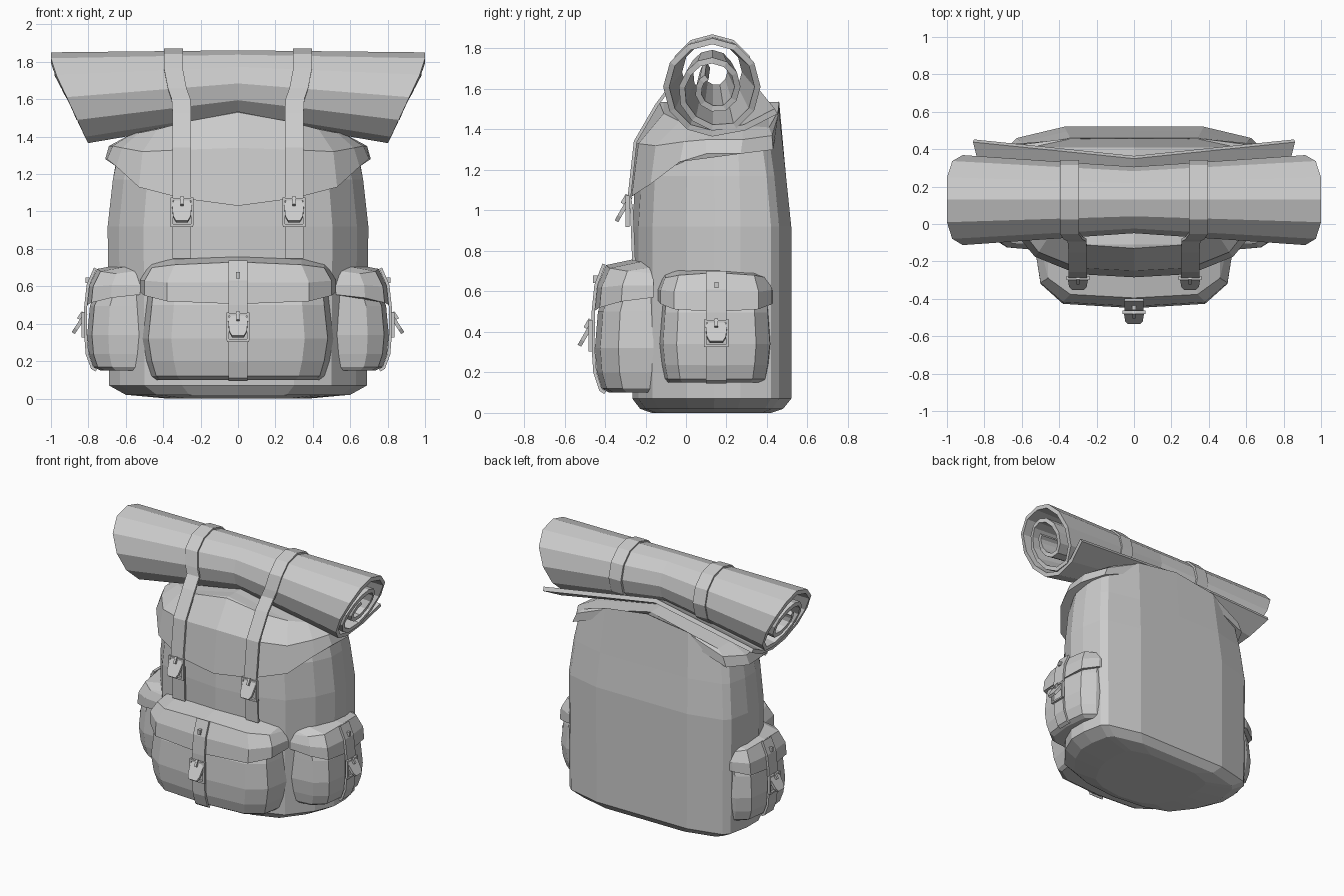
import bpy, bmesh
from math import sin, cos, radians
from mathutils import Matrix, Vector

if "Cube" in bpy.data.objects:
    bpy.data.objects.remove(bpy.data.objects["Cube"])

I = Matrix.Identity(4)


def make(name, verts, faces, M=I, thick=0):
    bm = bmesh.new()
    vs = [bm.verts.new(M @ Vector(v)) for v in verts]
    for f in faces:
        bm.faces.new([vs[i] for i in f])
    bmesh.ops.remove_doubles(bm, verts=bm.verts, dist=0.0005)
    bmesh.ops.recalc_face_normals(bm, faces=bm.faces)
    me = bpy.data.meshes.new(name)
    bm.to_mesh(me)
    bm.free()
    ob = bpy.data.objects.new(name, me)
    bpy.context.collection.objects.link(ob)
    if thick:
        mod = ob.modifiers.new("thickness", 'SOLIDIFY')
        mod.thickness, mod.offset = thick, 0
    return ob


def grid(name, rows, M=I, thick=0):
    n = len(rows[0])
    faces = [(r*n+i, r*n+i+1, r*n+n+i+1, r*n+n+i)
             for r in range(len(rows)-1) for i in range(n-1)]
    return make(name, [p for r in rows for p in r], faces, M, thick)


def loft(name, rings, M=I, bottom=True, top=True):
    """Skin half outlines (front centre to back), mirrored across x."""
    full = [r + [(-x, y, z) for x, y, z in reversed(r) if x > 0 or (x == 0 and 0 < r.index((x, y, z)) < len(r)-1)]
            for r in rings]
    n = len(full[0])
    faces = [(k*n+i, k*n+(i+1) % n, k*n+n+(i+1) % n, k*n+n+i)
             for k in range(len(full)-1) for i in range(n)]
    if bottom:
        faces.append(tuple(range(n)))
    if top:
        faces.append(tuple(range(len(full)*n-n, len(full)*n)))
    return make(name, [p for r in full for p in r], faces, M)


def strap(name, path, M=I, width=0.1):
    w = Vector((width/2, 0, 0))
    return grid(name, [[Vector(p)-w, Vector(p)+w] for p in path], M, 0.016)


def box(name, c, s, M=I):
    v = [(c[0]+a*s[0]/2, c[1]+b*s[1]/2, c[2]+d*s[2]/2)
         for a in (-1, 1) for b in (-1, 1) for d in (-1, 1)]
    f = [(0, 1, 3, 2), (4, 6, 7, 5), (0, 4, 5, 1), (2, 3, 7, 6), (0, 2, 6, 4), (1, 5, 7, 3)]
    return make(name, v, f, M)


def buckle(name, pos, M=I):
    B = M @ Matrix.Translation(pos)
    # square frame
    for s in (-1, 1):
        box(name+"_frame_side", (s*0.055, -0.012, 0), (0.014, 0.02, 0.15), B)
        box(name+"_frame_bar", (0, -0.012, s*0.07-0.005), (0.12, 0.02, 0.014), B)
    # flared strap tip and prong
    half = [(0.033, 0.075), (0.053, 0.035), (0.047, -0.035), (0.032, -0.065)]
    T = B @ Matrix.Translation((0, -0.034, 0.003)) @ Matrix.Rotation(radians(-30), 4, 'X')
    grid(name+"_strap_tip", [[(-x, 0, z), (x, 0, z)] for x, z in half], T, 0.02)
    box(name+"_prong", (0, -0.018, 0.05), (0.016, 0.02, 0.05), T)


# main sack
base = [(0, -.265), (.3, -.235), (.5, -.165), (.63, 0), (.69, .14), (.69, .27),
        (.66, .42), (.62, .46), (.37, .52), (0, .52)]


def sack_ring(z, kx, ky, back=0.0):
    return [(x*kx, .12+(y-.12)*ky-(back if y > .4 else 0), z) for x, y in base]


crown = [1.25, 1.24, 1.24, 1.28, 1.33, 1.36, 1.37, 1.38, 1.49, 1.54]
neck = sack_ring(1.17, .97, .96, .01)
rim = [(x, y, z) for (x, y, _), z in zip(sack_ring(0, .92, .9, .02), crown)]
loft("main_sack", [sack_ring(0, .55, .75), sack_ring(.02, .87, .9), sack_ring(.07, 1, 1),
                   sack_ring(.92, 1.01, 1), neck, rim])

# lid draped over the top
edge = [(0, -.285, 1.03), (.3, -.268, 1.07), (.53, -.175, 1.13), (.65, -.03, 1.24),
        (.70, .1, 1.28), (.71, .27, 1.28), (.63, .43, 1.3), (.37, .45, 1.4), (0, .45, 1.45)]
mid = [(0, -.25, 1.34), (.3, -.235, 1.33), (.51, -.15, 1.32), (.62, -.01, 1.34),
       (.67, .1, 1.35), (.69, .28, 1.35), (.6, .425, 1.37), (.37, .455, 1.47), (0, .455, 1.53)]
high = [(0, -.13, 1.53), (.28, -.11, 1.48), (.43, -.03, 1.44), (.53, .06, 1.42),
        (.56, .14, 1.42), (.56, .28, 1.42), (.55, .41, 1.41), (.34, .455, 1.49), (0, .46, 1.54)]
crest = [(0, p[1], 1.535) for p in high]
loft("lid", [edge, mid, high, crest], top=False)


# pockets with flap, strap and buckle
def pocket(name, w, M):
    def ring(z, kw, d):
        return [(0, -d, z), (.7*w*kw, -d*.91, z), (.94*w*kw, -d*.6, z), (w*kw, 0, z)]

    def flap_ring(zs, ws, d):
        return [(w*a, -d*b, z) for a, b, z in zip(ws, (1, .92, .55, 0), zs)]

    loft(name, [ring(.10, .88, .22), ring(.12, .93, .255), ring(.2, .98, .28), ring(.32, 1.02, .29),
                ring(.5, .98, .275), ring(.68, .94, .2)], M)
    wide, slim = (0, .76, 1.0, 1.05), (0, .68, .92, .98)
    back = flap_ring((.78, .76, .72, .69), slim, 0)
    loft(name+"_flap", [flap_ring((.505, .52, .55, .57), wide, .29),
                        flap_ring((.62, .62, .63, .63), wide, .28),
                        flap_ring((.73, .715, .70, .69), slim, .235), back], M, top=False)
    strap(name+"_strap", [(0, -.245, .735), (0, -.285, .63), (0, -.298, .5), (0, -.299, .33),
                          (0, -.29, .2), (0, -.262, .115), (0, -.24, .10)], M)
    box(name+"_rivet", (0, -.285, .66), (.02, .03, .035), M)
    buckle(name+"_buckle", (0, -.3, .385), M)


pocket("front_pocket", .5, Matrix.Translation((0, -.16, 0)))
squash = Matrix.Translation((0, 0, .065)) @ Matrix.Diagonal((1, .97, .86, 1))
for side, s in (("right", 1), ("left", -1)):
    pocket(side+"_pocket", .275, Matrix.Translation((s*.525, .15, 0))
           @ Matrix.Rotation(radians(90*s), 4, 'Z') @ squash)

# rolled mat: loose tail, then a spiral, pinched at the middle
keys = [(0, .23), (11, .222), (13, .18), (16, .135), (23, .12), (27, .065), (31, .045)]


def radius(k):
    for (a, ra), (b, rb) in zip(keys, keys[1:]):
        if k <= b:
            return ra+(rb-ra)*(k-a)/(b-a)


profile = [(.315, -.12), (.16, -.2)]
for k in range(30):
    a = radians(-90-30*k)
    profile.append((radius(k)*cos(a), radius(k)*sin(a)))


def roll_row(side):
    s, c = (.72, 1.684) if side == 0 else (1, 1.61)
    return [(side*min(1, .79+.21*(c+v-1.35)/.43), .13+u*s, c+v*s) for u, v in profile]


grid("rolled_mat", [roll_row(-1), roll_row(0), roll_row(1)], thick=.03)

# long straps over the lid and round the roll
for side, s in (("right", 1), ("left", -1)):
    path = [(s*.3, -.258, .75), (s*.3, -.268, 1.0), (s*.3, -.28, 1.07),
            (s*.3, -.25, 1.34), (s*.3, -.145, 1.52), (s*.305, -.085, 1.6)]
    path += [(s*(.345 if a < 160 else .325), .13+.205*cos(radians(a)), 1.657+.205*sin(radians(a)))
             for a in range(180, -91, -30)]
    strap(side+"_long_strap", path)
    buckle(side+"_long_strap_buckle", (s*.3, -.277, 1.0))
